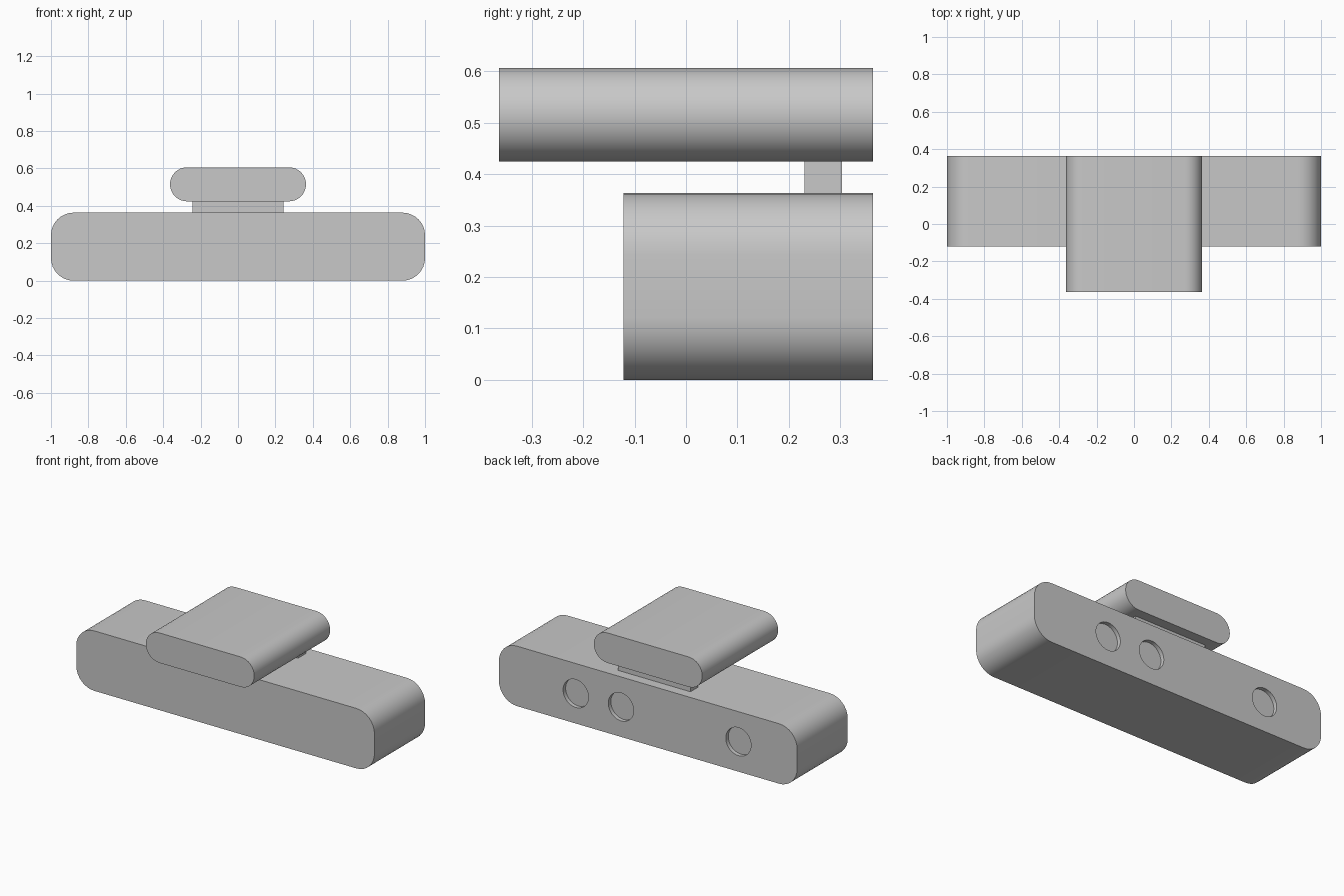
import bpy, bmesh, math
from mathutils import Matrix

if "Cube" in bpy.data.objects:
    bpy.data.objects.remove(bpy.data.objects["Cube"], do_unlink=True)

MM = 2 / 165          # one design millimetre in model units
HALF_DEPTH = 30       # back plane of the model, in millimetres

grey = bpy.data.materials.new("plain_grey")
grey.use_nodes = True
colour = (0.58, 0.58, 0.58, 1)
grey.diffuse_color = colour
grey.node_tree.nodes["Principled BSDF"].inputs["Base Color"].default_value = colour


def add_object(name, bm):
    """Turn a millimetre bmesh into a scaled, shaded object."""
    bmesh.ops.scale(bm, vec=(MM, MM, MM), verts=bm.verts)
    bmesh.ops.recalc_face_normals(bm, faces=bm.faces)
    mesh = bpy.data.meshes.new(name)
    bm.to_mesh(mesh)
    bm.free()
    mesh.materials.append(grey)
    obj = bpy.data.objects.new(name, mesh)
    bpy.context.collection.objects.link(obj)
    return obj


def rounded_bar(name, width, z0, z1, y0, y1, radius, steps=8):
    """Rounded rectangle in XZ, extruded along Y."""
    bm = bmesh.new()
    mid, half_h = (z0 + z1) / 2, (z1 - z0) / 2
    cx, cz = width / 2 - radius, half_h - radius
    ring = []
    for quarter, (sx, sz) in enumerate([(1, 1), (-1, 1), (-1, -1), (1, -1)]):
        for i in range(steps + 1):
            a = (quarter + i / steps) * math.pi / 2
            ring.append(bm.verts.new((sx * cx + radius * math.cos(a), y0,
                                      mid + sz * cz + radius * math.sin(a))))
    bmesh.ops.remove_doubles(bm, verts=ring, dist=0.001)
    face = bm.faces.new([v for v in ring if v.is_valid])
    side = bmesh.ops.extrude_face_region(bm, geom=[face], use_keep_orig=True)
    moved = [g for g in side["geom"] if isinstance(g, bmesh.types.BMVert)]
    bmesh.ops.translate(bm, verts=moved, vec=(0, y1 - y0, 0))
    return add_object(name, bm)


def smooth(obj):
    bpy.ops.object.select_all(action="DESELECT")
    obj.select_set(True)
    bpy.context.view_layer.objects.active = obj
    bpy.ops.object.shade_smooth_by_angle(angle=math.radians(30))


# Main sensor bar and upper mounting block
body = rounded_bar("sensor_body", 165, 0, 30, -10, HALF_DEPTH, 10)
block = rounded_bar("mounting_block", 60, 35, 50, -30, HALF_DEPTH, 7.5)

# Thin neck joining the two
bm = bmesh.new()
bmesh.ops.create_cube(bm, size=1, matrix=Matrix.Translation((0, 22, 32.5))
                      @ Matrix.Diagonal((40, 6, 5, 1)))
neck = add_object("connecting_neck", bm)

# Three shallow round lens recesses in the back face
bm = bmesh.new()
for x in (40, 15, -50):
    bmesh.ops.create_cone(bm, cap_ends=True, segments=40, radius1=7, radius2=7, depth=4,
                          matrix=Matrix.Translation((x, HALF_DEPTH, 15))
                          @ Matrix.Rotation(math.pi / 2, 4, "X"))
cutter = add_object("lens_cutter", bm)
cutter.hide_render = True

cut = body.modifiers.new("lens_recesses", "BOOLEAN")
cut.operation = "DIFFERENCE"
cut.solver = "EXACT"
cut.object = cutter
bpy.context.view_layer.objects.active = body
bpy.ops.object.modifier_apply(modifier=cut.name)
bpy.data.objects.remove(cutter, do_unlink=True)

for part in (body, block):
    smooth(part)
